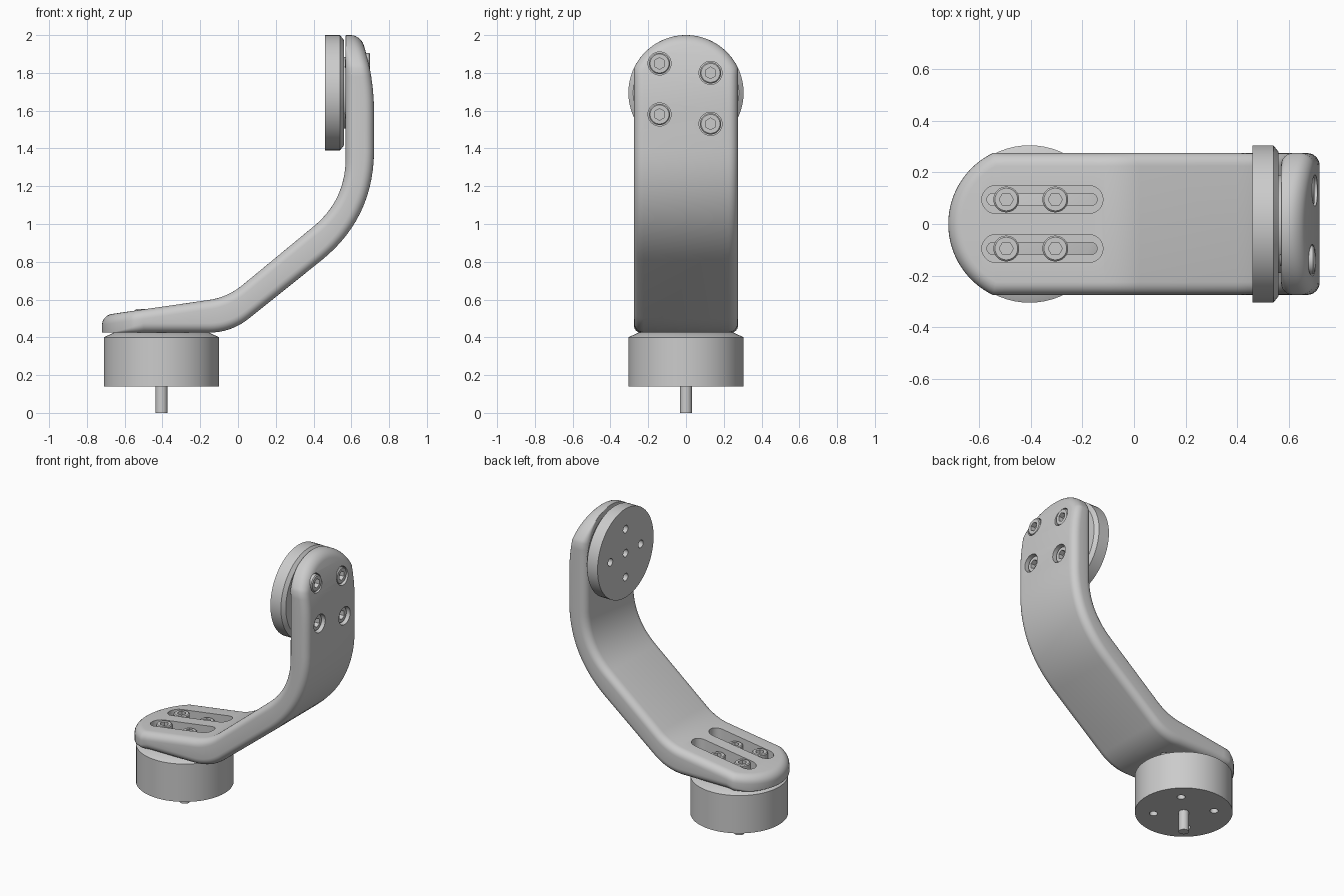
import bpy, bmesh
from math import sin, cos, asin, pi, radians
from mathutils import Matrix, Vector

if "Cube" in bpy.data.objects:
    bpy.data.objects.remove(bpy.data.objects["Cube"])

R, W = 0.305, 0.275          # arm end radius, arm half width
LOW_X, UP_Z = -0.415, 1.695  # centres of the rounded arm ends
TO_X = Matrix.Rotation(pi / 2, 4, 'Y')   # turns local z into world x


def finish(name, bm, mat=Matrix()):
    bmesh.ops.remove_doubles(bm, verts=bm.verts, dist=1e-6)
    bmesh.ops.recalc_face_normals(bm, faces=bm.faces)
    me = bpy.data.meshes.new(name)
    bm.to_mesh(me)
    bm.free()
    me.transform(mat)
    ob = bpy.data.objects.new(name, me)
    bpy.context.collection.objects.link(ob)
    return ob


def loft(name, rings, mat=Matrix()):
    bm = bmesh.new()
    vs = [[bm.verts.new(p) for p in ring] for ring in rings]
    n = len(vs[0])
    for a, b in zip(vs, vs[1:]):
        for i in range(n):
            bm.faces.new((a[i], a[(i + 1) % n], b[(i + 1) % n], b[i]))
    bm.faces.new(vs[0])
    bm.faces.new(vs[-1])
    return finish(name, bm, mat)


def lathe(name, profile, mat=Matrix(), n=64):
    return loft(name, [[(r * cos(2 * pi * i / n), r * sin(2 * pi * i / n), z)
                        for i in range(n)] for r, z in profile], mat)


def slot(name, x0, x1, y, r, z0, z1):
    pts = [(x1 - r + r * cos(a), y + r * sin(a)) for a in
           [-pi / 2 + pi * i / 12 for i in range(13)]]
    pts += [(x0 + r + r * cos(a), y + r * sin(a)) for a in
            [pi / 2 + pi * i / 12 for i in range(13)]]
    return loft(name, [[(px, py, z) for px, py in pts] for z in (z0, z1)])


def cut(ob, cutters):
    for c in cutters:
        m = ob.modifiers.new('cut', 'BOOLEAN')
        m.operation, m.solver, m.object = 'DIFFERENCE', 'EXACT', c
        c.hide_render = True
    dg = bpy.context.evaluated_depsgraph_get()
    me = bpy.data.meshes.new_from_object(ob.evaluated_get(dg))
    ob.modifiers.clear()
    ob.data = me
    for c in cutters:
        bpy.data.objects.remove(c)


def smooth(ob):
    bpy.ops.object.select_all(action='DESELECT')
    ob.select_set(True)
    bpy.context.view_layer.objects.active = ob
    bpy.ops.object.shade_smooth_by_angle(angle=radians(30))


def bezier(p, t):
    a, b, c = map(Vector, p)
    return a * (1 - t) ** 2 + b * 2 * t * (1 - t) + c * t * t


def clamp(v):
    return max(0.08, min(1.0, v))


# Arm surfaces near the two ends: pairs of (inner point, outer point) in x, z
def low_pair(x):
    return Vector((x, 0.612 + (x + 0.055) * 0.144)), Vector((x, 0.425))


def up_pair(z):
    return Vector((0.57, z)), Vector((0.72 - 0.45 * max(0, z - 1.6) ** 2, z))


def low_end(f):
    def station(d):
        phi = f * asin((W - d) / (R - d))
        return (*low_pair(LOW_X - (R - d) * cos(phi)), (R - d) * sin(phi))
    return station


def up_end(f):
    def station(d):
        phi = f * asin((W - d) / (R - d))
        return (*up_pair(UP_Z + (R - d) * cos(phi)), (R - d) * sin(phi))
    return station


def middle(pair):
    return lambda d: (pair[0], pair[1], W - d)


# Stations along the bent arm
stations = [low_end(i / 16) for i in range(17)]
stations += [middle(low_pair(x)) for x in (-0.5, -0.4, -0.25)]
bends = [(((-.154, .598), (-.055, .612), (.023, .676)),
          ((-.156, .425), (-.036, .425), (.058, .50))),
         (((.40, .987), (.57, 1.127), (.57, 1.35)),
          ((.44, .806), (.72, 1.03), (.72, 1.39)))]
for inner, outer in bends:
    stations += [middle((bezier(inner, i / 14), bezier(outer, i / 14))) for i in range(15)]
stations += [middle(up_pair(z)) for z in (1.5, 1.6, 1.66, 1.72, 1.78)]
stations += [up_end(1 - i / 16) for i in range(17)]

# Arm body with rounded edges that fade out on the motor faces
bm = bmesh.new()
left, right = [], []
M = 6
for st in stations:
    a0, b0, _ = st(0)
    ra = 0.05 * clamp((1.96 - a0.y) / 0.14)
    rb = 0.05 * clamp((b0.x + 0.66) / 0.16)
    col = []
    for side, r in ((0, ra), (1, rb)):
        pts = []
        for k in range(M + 1):
            t = k / M * pi / 2
            a, b, w = st(r * (1 - sin(t)))
            run = (b - a).normalized() * r * (1 - cos(t))
            pts.append((b - run if side else a + run, w))
        col += pts[::-1] if side else pts
    left.append([bm.verts.new((p.x, w, p.y)) for p, w in col])
    right.append([bm.verts.new((p.x, -w, p.y)) for p, w in col])
for i in range(len(stations) - 1):
    for s in (left, right):
        for k in range(2 * M + 1):
            bm.faces.new((s[i][k], s[i + 1][k], s[i + 1][k + 1], s[i][k + 1]))
    for k in (0, -1):
        bm.faces.new((left[i][k], left[i + 1][k], right[i + 1][k], right[i][k]))
arm = finish('arm', bm)

# Adjustment slots and screw counterbores
up_screws = [(-0.14, 1.85), (0.13, 1.80), (-0.14, 1.58), (0.13, 1.53)]
cutters = []
for y in (-0.095, 0.095):
    cutters.append(slot('slot_recess', -0.59, -0.12, y, 0.054, 0.49, 0.8))
    cutters.append(slot('slot_through', -0.57, -0.143, y, 0.024, 0.35, 0.7))
for y, z in up_screws:
    cutters.append(lathe('counterbore', [(0.061, 0.64), (0.061, 0.9)],
                         Matrix.Translation((0, y, z)) @ TO_X, 32))
cut(arm, cutters)
smooth(arm)

# Lower motor with shaft and mounting holes
low_at = Matrix.Translation((-0.405, 0, 0))
low_motor = lathe('lower_motor', [(R, 0.14), (R, 0.40), (0.25, 0.426)], low_at)
cut(low_motor, [lathe('hole', [(0.026, 0.05), (0.026, 0.22)],
                      low_at @ Matrix.Translation((sx * 0.134, sy * 0.134, 0)), 20)
                for sx in (-1, 1) for sy in (-1, 1)])
smooth(low_motor)
smooth(lathe('motor_shaft', [(0.032, 0), (0.032, 0.16)], low_at, 32))

# Upper motor with centre bore and mounting holes
up_at = Matrix.Translation((0, 0, UP_Z)) @ TO_X
up_motor = lathe('upper_motor', [(R, 0.46), (R, 0.54), (0.28, 0.56), (0.19, 0.561), (0.19, 0.572)], up_at)
cut(up_motor, [lathe('hole', [(0.026, 0.40), (0.026, 0.52)],
                     up_at @ Matrix.Translation((px, py, 0)), 20)
               for px, py in ((0, 0), (0.165, 0), (-0.165, 0), (0, 0.165), (0, -0.165))])
smooth(up_motor)

# Socket screws sharing one mesh per size
def screws(name, r, shank, places):
    first = lathe(name, [(shank, -0.075), (shank, 0), (r, 0), (r, 0.052), (r - 0.006, 0.058)], n=32)
    cut(first, [lathe('hex', [(r * 0.55, 0.025), (r * 0.55, 0.1)], n=6)])
    smooth(first)
    first.matrix_world = places[0]
    for m in places[1:]:
        ob = first.copy()
        bpy.context.collection.objects.link(ob)
        ob.matrix_world = m


screws('lower_screw', 0.05, 0.02, [Matrix.Translation((x, y, 0.491))
                                   for x in (-0.495, -0.305) for y in (-0.095, 0.095)])
screws('upper_screw', 0.056, 0.022, [Matrix.Translation((0.641, y, z)) @ TO_X for y, z in up_screws])
